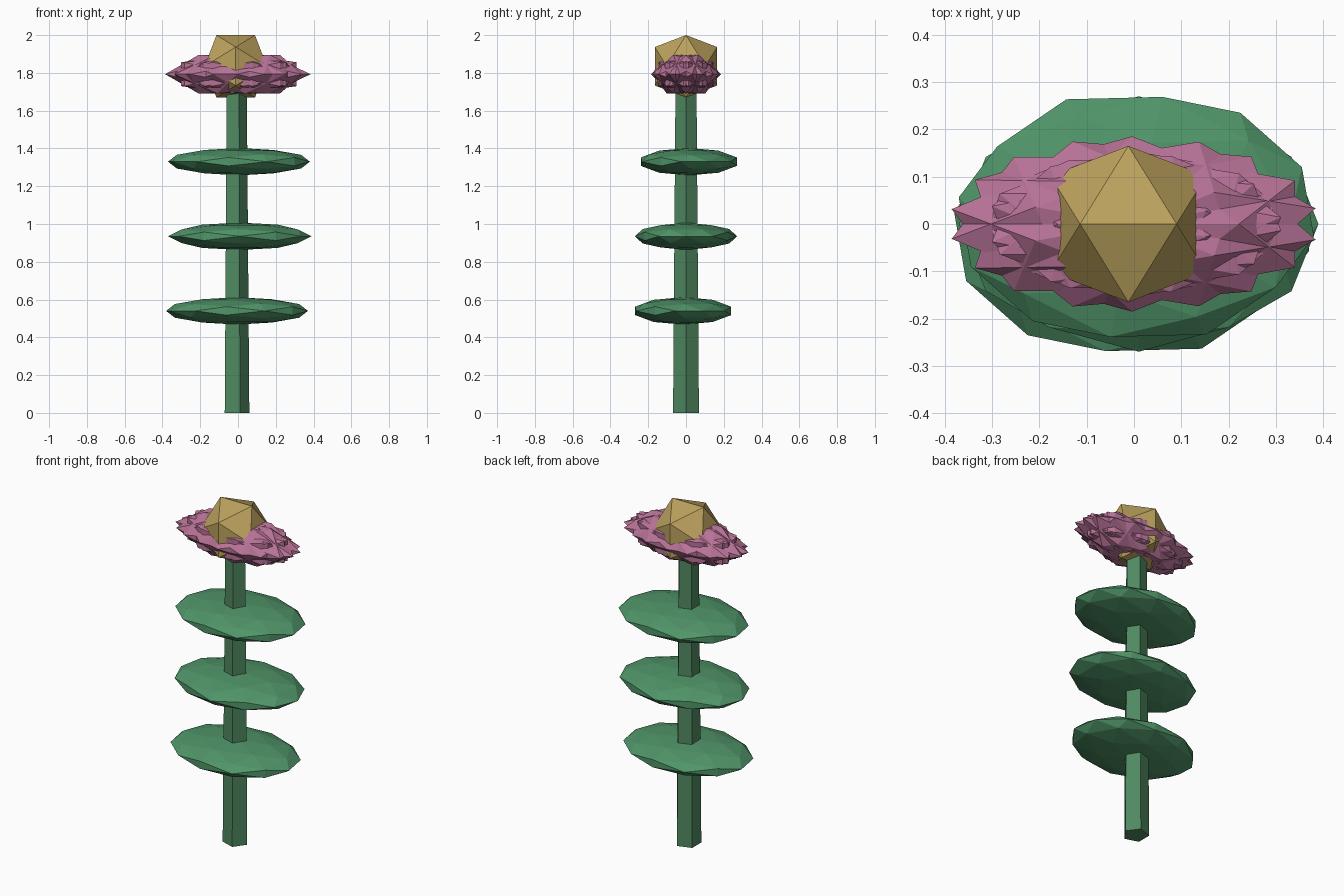
import bpy, bmesh, math
from mathutils import Matrix, Vector

if "Cube" in bpy.data.objects:
    bpy.data.objects.remove(bpy.data.objects["Cube"])

PHI = (1 + 5 ** 0.5) / 2
CX = -0.012  # stem axis


def material(name, rgb):
    m = bpy.data.materials.new(name)
    m.diffuse_color = (*rgb, 1)
    m.use_nodes = True
    m.node_tree.nodes["Principled BSDF"].inputs["Base Color"].default_value = m.diffuse_color
    return m


GREEN_STEM = material("stem_green", (0.08, 0.25, 0.12))
GREEN_LEAF = material("leaf_green", (0.08, 0.30, 0.14))
PINK = material("petal_pink", (0.48, 0.17, 0.31))
GOLD = material("centre_gold", (0.50, 0.36, 0.11))


def finish(name, bm, mat):
    bmesh.ops.recalc_face_normals(bm, faces=bm.faces)
    me = bpy.data.meshes.new(name)
    bm.to_mesh(me)
    bm.free()
    me.materials.append(mat)
    ob = bpy.data.objects.new(name, me)
    bpy.context.collection.objects.link(ob)
    return ob


def ico(name, centre, radii, mat, turn=0.0, detail=0):
    """Edge-up icosahedron, turned about z, then squashed to the radii."""
    bm = bmesh.new()
    for a in (-1, 1):
        for b in (-PHI, PHI):
            for co in ((a, 0, b), (0, b, a), (b, a, 0)):
                bm.verts.new(co)
    bmesh.ops.convex_hull(bm, input=bm.verts[:])
    if detail:
        bmesh.ops.subdivide_edges(bm, edges=bm.edges[:], cuts=1, use_grid_fill=True)
    for v in bm.verts:
        v.co.normalize()
    bm.transform(Matrix.Translation(centre)
                 @ Matrix.Diagonal((*radii, 1))
                 @ Matrix.Rotation(turn, 4, 'Z'))
    return finish(name, bm, mat)


# Five-sided tapering stem with a corner towards +x
bm = bmesh.new()
rings = []
for r, z in ((0.072, 0), (0.058, 1.8)):
    rings.append([bm.verts.new((CX + r * math.cos(i * math.tau / 5),
                                r * math.sin(i * math.tau / 5), z)) for i in range(5)])
for i in range(5):
    j = (i + 1) % 5
    bm.faces.new((rings[0][i], rings[0][j], rings[1][j], rings[1][i]))
for ring in rings:
    bm.faces.new(ring)
finish("stem", bm, GREEN_STEM)

# Three flattened leaf discs
for i, (x, y, turn) in enumerate(((-0.005, -0.015, 0.4 + math.pi),
                                  (0.01, 0, 0),
                                  (0.005, 0.015, 0.4))):
    ico(f"leaf_{i + 1}", Vector((x, y, 0.54 + 0.395 * i)), (0.38, 0.27, 0.0725),
        GREEN_LEAF, turn, 1)

# Ring of overlapping petals
N = 9
for i in range(N):
    a = i * math.tau / N
    ico(f"petal_{i + 1}", Vector((0.03 * math.cos(a), 0.012 * math.sin(a), 1.793)),
        (0.365, 0.175, 0.12), PINK, a)

# Faceted flower centre
ico("flower_centre", Vector((CX, 0, 1.835)), (0.194, 0.194, 0.194), GOLD)
